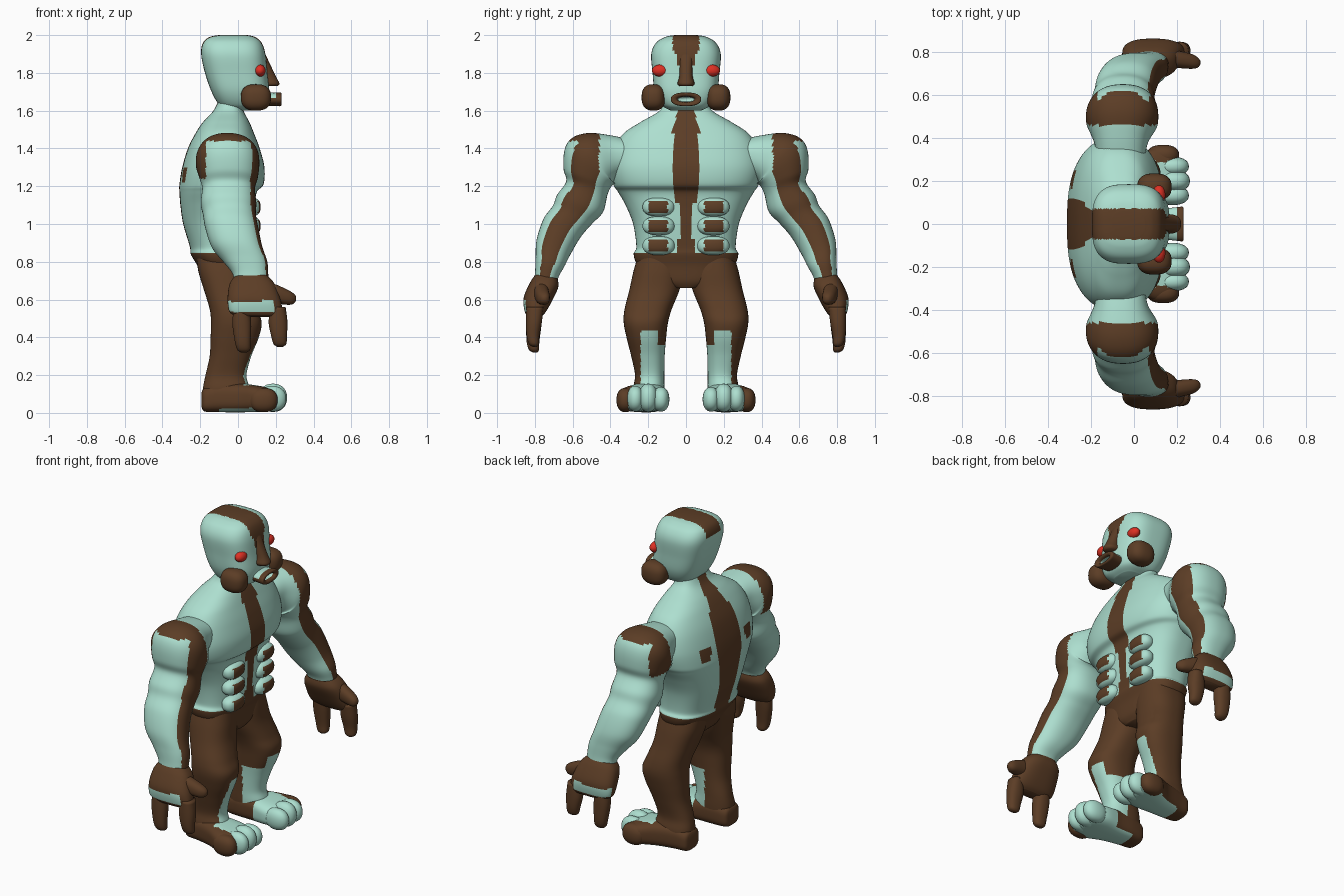
import bpy, bmesh, math
from mathutils import Vector


def material(name, rgb):
    m = bpy.data.materials.new(name)
    m.diffuse_color = (*rgb, 1)
    return m


MATS = [material("pale_teal", (0.42, 0.74, 0.63)),
        material("dark_brown", (0.107, 0.047, 0.019)),
        material("eye_red", (0.72, 0.03, 0.017))]
TEAL, BROWN, RED = 0, 1, 2


def finish(name, bm, rule, side):
    """Colour faces by rule, mirror to the wanted side and make the object."""
    bmesh.ops.recalc_face_normals(bm, faces=bm.faces)
    bm.normal_update()
    for f in bm.faces:
        f.smooth = True
        f.material_index = rule(f.calc_center_median(), f.normal) if callable(rule) else rule
    for v in bm.verts:
        v.co.y *= side
    bmesh.ops.recalc_face_normals(bm, faces=bm.faces)
    me = bpy.data.meshes.new(name)
    bm.to_mesh(me)
    bm.free()
    for m in MATS:
        me.materials.append(m)
    ob = bpy.data.objects.new(name, me)
    bpy.context.collection.objects.link(ob)


def spline(secs, steps):
    """Catmull-Rom through the section tuples."""
    out = []
    for i in range(len(secs) - 1):
        p0, p1, p2, p3 = (secs[max(i - 1, 0)], secs[i], secs[i + 1],
                          secs[min(i + 2, len(secs) - 1)])
        for k in range(steps):
            t = k / steps
            out.append([0.5 * (2 * b + (c - a) * t + (2 * a - 5 * b + 4 * c - d) * t * t
                               + (3 * b - a - 3 * c + d) * t ** 3)
                        for a, b, c, d in zip(p0, p1, p2, p3)])
    return out + [list(secs[-1])]


def loft(name, secs, rule, side=1, axis="z", power=2.3, n=64, steps=7):
    """Sections (x, y, z, half_u, half_v, tilt); tilt swings v from y to z."""
    bm = bmesh.new()
    rings = []
    for x, y, z, a, b, tilt in spline(secs, steps):
        if axis == "z":
            r = math.radians(tilt)
            u, v = Vector((a, 0, 0)), Vector((0, b * math.cos(r), b * math.sin(r)))
        else:
            u, v = Vector((0, a, 0)), Vector((0, 0, b))
        ring = []
        for j in range(n):
            c, s = math.cos(math.tau * j / n), math.sin(math.tau * j / n)
            c = math.copysign(abs(c) ** (2 / power), c)
            s = math.copysign(abs(s) ** (2 / power), s)
            ring.append(bm.verts.new(Vector((x, y, z)) + u * c + v * s))
        rings.append(ring)
    for r0, r1 in zip(rings, rings[1:]):
        for j in range(n):
            k = (j + 1) % n
            bm.faces.new((r0[j], r0[k], r1[k], r1[j]))
    bm.faces.new(rings[0])
    bm.faces.new(rings[-1])
    finish(name, bm, rule, side)


def boxy(rows):
    """Rows (z, x_min, x_max, y_half) to centred sections."""
    return [((a + b) / 2, 0, z, (b - a) / 2, h, 0) for z, a, b, h in rows]


def blob(name, centre, radii, rule, side=1, p=1.0, seg=40):
    """Ellipsoid, squarer for p below 1."""
    bm = bmesh.new()
    bmesh.ops.create_uvsphere(bm, u_segments=seg, v_segments=seg // 2, radius=1)
    for v in bm.verts:
        v.co = Vector([c + r * math.copysign(abs(q) ** p, q)
                       for c, r, q in zip(centre, radii, v.co)])
    finish(name, bm, rule, side)


def ramp(z, pts):
    """Piecewise linear lookup, points in rising z."""
    for (z0, w0), (z1, w1) in zip(pts, pts[1:]):
        if z <= z1:
            return w0 + (w1 - w0) * max(0, (z - z0) / (z1 - z0))
    return pts[-1][1]


# Torso: trousers, chest stripe, back stripe and back patches
def torso_rule(c, n):
    if c.z < 0.845:
        return BROWN
    y = abs(c.y)
    if c.x > -0.06:
        return BROWN if y < ramp(c.z, [(0.85, 0.045), (1.0, 0.03), (1.25, 0.065),
                                       (1.5, 0.07), (1.6, 0.045)]) else TEAL
    if y < ramp(c.z, [(0.85, 0.07), (1.3, 0.115), (1.45, 0.1), (1.6, 0.04)]):
        return BROWN
    return BROWN if abs(y - 0.21) < 0.04 and abs(c.z - 1.26) < 0.045 else TEAL


loft("torso", boxy([
    (0.66, -0.12, 0.03, 0.07), (0.70, -0.17, 0.05, 0.18), (0.78, -0.215, 0.06, 0.255),
    (0.84, -0.25, 0.075, 0.277), (0.88, -0.255, 0.075, 0.263), (1.0, -0.29, 0.085, 0.28),
    (1.1, -0.305, 0.09, 0.32), (1.17, -0.31, 0.10, 0.36), (1.21, -0.31, 0.135, 0.385),
    (1.3, -0.295, 0.14, 0.40), (1.4, -0.265, 0.115, 0.38), (1.48, -0.225, 0.085, 0.33),
    (1.54, -0.185, 0.06, 0.24), (1.6, -0.13, 0.03, 0.14), (1.66, -0.1, 0.03, 0.11)]),
    torso_rule, power=2.6, n=120, steps=8)


# Head with crown stripe
def head_rule(c, n):
    w = ramp(c.z, [(1.73, 0.03), (1.87, 0.04), (1.93, 0.072), (2.0, 0.072)])
    if abs(c.y) < w and c.z > 1.74 and (c.x > 0 or c.z > 1.92):
        return BROWN
    return TEAL


loft("head", boxy([
    (1.60, -0.06, 0.11, 0.08), (1.63, -0.10, 0.15, 0.13), (1.70, -0.14, 0.165, 0.165),
    (1.80, -0.175, 0.155, 0.177), (1.90, -0.195, 0.145, 0.184), (1.96, -0.185, 0.125, 0.158),
    (1.99, -0.15, 0.09, 0.11), (2.0, -0.1, 0.05, 0.06)]),
    head_rule, power=3, n=96, steps=8)

# Nose ridge and tube mouth
loft("nose", [(0.12, 0, 1.92, 0.015, 0.04, 0), (0.138, 0, 1.85, 0.03, 0.034, 0),
              (0.155, 0, 1.78, 0.046, 0.036, 0), (0.163, 0, 1.745, 0.056, 0.045, 0),
              (0.165, 0, 1.73, 0.045, 0.036, 0)], BROWN, n=32, steps=4)
loft("mouth", [(0.13, 0, 1.66, 0.07, 0.034, 0), (0.20, 0, 1.66, 0.078, 0.036, 0),
               (0.225, 0, 1.66, 0.08, 0.036, 0), (0.23, 0, 1.66, 0.068, 0.028, 0),
               (0.22, 0, 1.66, 0.048, 0.016, 0), (0.18, 0, 1.66, 0.042, 0.012, 0)],
     lambda c, n: TEAL if (c.x < 0.215 and abs(c.y) < 0.05 and abs(c.z - 1.66) < 0.017)
     or (c.x < 0.2 and c.z > 1.665) else BROWN, axis="x", n=40, steps=4)


def arm_rule(c, n):
    out = n.y * 0.92 + n.z * 0.38
    ang = math.degrees(math.atan2(out, n.x))
    if c.z < 0.71:
        return BROWN
    if c.z > 1.2 and c.y > 0.46:
        # shoulder frame: top band plus front and rear borders
        if c.z > 1.44 or (c.x < -0.17 and n.y > -0.3 and c.z > 1.24):
            return BROWN
    return BROWN if c.y > 0.46 and -18 < ang < 42 else TEAL


def hand_rule(c, n):
    band = 0.535 < c.z < 0.59 + 0.1 * max(0, c.x - 0.1) and c.x < 0.19
    return TEAL if band and n.y > 0.3 else BROWN


def leg_rule(c, n):
    if c.z < 0.36:
        return TEAL if c.y < 0.24 and c.x > -0.05 else BROWN
    return TEAL if c.z < 0.44 and 0.15 < c.y < 0.24 and n.x > 0.3 else BROWN


def foot_rule(c, n):
    if n.z < -0.7 and c.x > -0.1:
        return TEAL
    return TEAL if c.y < 0.29 and c.x > 0.03 else BROWN


for s, tag in ((1, "left"), (-1, "right")):
    # Face details
    blob(f"{tag}_cheek", (0.095, 0.172, 1.67), (0.08, 0.063, 0.07), BROWN, s, 0.8)
    blob(f"{tag}_eye", (0.116, 0.135, 1.812), (0.03, 0.045, 0.032), RED, s)
    # Abdominal muscles with painted centres
    for i, z in enumerate((1.09, 0.99, 0.885)):
        blob(f"{tag}_ab_{i}", (0.07, 0.145, z), (0.05, 0.085, 0.05),
             lambda c, n, z=z: BROWN if abs(c.y - 0.147) < 0.05 and abs(c.z - z) < 0.031
             and n.x > 0 else TEAL, s, 0.85)
    # Arm
    loft(f"{tag}_arm", [
        (-0.06, 0.30, 1.36, 0.11, 0.09, 85), (-0.06, 0.38, 1.36, 0.125, 0.115, 75),
        (-0.055, 0.46, 1.35, 0.16, 0.15, 60), (-0.055, 0.50, 1.32, 0.168, 0.168, 40),
        (-0.05, 0.52, 1.25, 0.155, 0.137, 20), (-0.05, 0.525, 1.19, 0.14, 0.115, 18),
        (-0.05, 0.56, 1.11, 0.147, 0.13, 20), (-0.045, 0.60, 1.05, 0.14, 0.115, 24),
        (-0.033, 0.655, 0.98, 0.14, 0.11, 25), (-0.005, 0.70, 0.88, 0.133, 0.098, 22),
        (0.04, 0.72, 0.80, 0.115, 0.08, 18), (0.065, 0.735, 0.74, 0.095, 0.065, 12),
        (0.07, 0.745, 0.69, 0.09, 0.06, 10)], arm_rule, s, n=80)
    # Hand, two fingers and thumb
    loft(f"{tag}_hand", [
        (0.07, 0.737, 0.73, 0.08, 0.055, 10), (0.075, 0.75, 0.68, 0.12, 0.075, 10),
        (0.085, 0.785, 0.60, 0.14, 0.075, 8), (0.095, 0.80, 0.535, 0.14, 0.055, 5),
        (0.105, 0.805, 0.51, 0.11, 0.035, 5)], hand_rule, s, power=2.6)
    for k, x, tip in (("rear", 0.02, 0.32), ("front", 0.212, 0.35)):
        loft(f"{tag}_{k}_finger", [
            (x, 0.80, 0.56, 0.04, 0.045, 0), (x, 0.805, 0.48, 0.05, 0.042, 0),
            (x + 0.005, 0.81, tip + 0.06, 0.042, 0.034, 0),
            (x + 0.01, 0.805, tip + 0.015, 0.034, 0.027, 0),
            (x + 0.01, 0.80, tip, 0.015, 0.012, 0)], BROWN, s, n=28, steps=4)
    loft(f"{tag}_thumb", [
        (0.12, 0.77, 0.65, 0.04, 0.055, 0), (0.2, 0.765, 0.63, 0.04, 0.05, 0),
        (0.27, 0.755, 0.61, 0.034, 0.038, 0), (0.298, 0.75, 0.605, 0.022, 0.024, 0),
        (0.308, 0.75, 0.605, 0.008, 0.009, 0)], BROWN, s, axis="x", n=28, steps=4)
    # Leg
    loft(f"{tag}_leg", [((a + b) / 2, (c + d) / 2, z, (b - a) / 2, (d - c) / 2, 0)
         for z, a, b, c, d in (
            (0.83, -0.22, 0.05, 0.02, 0.255), (0.75, -0.21, 0.06, 0.015, 0.278),
            (0.65, -0.18, 0.07, 0.035, 0.30), (0.55, -0.15, 0.10, 0.075, 0.325),
            (0.48, -0.143, 0.125, 0.095, 0.33), (0.40, -0.145, 0.11, 0.105, 0.315),
            (0.30, -0.15, 0.07, 0.113, 0.29), (0.20, -0.172, 0.045, 0.115, 0.27),
            (0.13, -0.185, 0.06, 0.115, 0.28), (0.05, -0.185, 0.05, 0.12, 0.28))],
         leg_rule, s, power=2.4, n=80)
    # Foot and toes
    loft(f"{tag}_foot", [
        (-0.192, 0.2, 0.07, 0.04, 0.04, 0), (-0.175, 0.2, 0.07, 0.07, 0.063, 0),
        (-0.1, 0.2, 0.08, 0.085, 0.076, 0), (0, 0.21, 0.08, 0.10, 0.077, 0),
        (0.1, 0.228, 0.075, 0.13, 0.07, 0), (0.17, 0.23, 0.07, 0.12, 0.06, 0),
        (0.2, 0.23, 0.065, 0.09, 0.045, 0)], foot_rule, s, axis="x", power=3)
    for i, (x, y, z, rx, ry, rz) in enumerate((
            (0.18, 0.133, 0.072, 0.075, 0.045, 0.065), (0.185, 0.2, 0.08, 0.075, 0.05, 0.075),
            (0.18, 0.268, 0.075, 0.075, 0.044, 0.068))):
        blob(f"{tag}_toe_{i}", (x, y, z), (rx, ry, rz), TEAL, s, 0.9, 28)
    blob(f"{tag}_outer_toe", (0.135, 0.32, 0.068), (0.075, 0.048, 0.064), BROWN, s, 0.85, 28)
